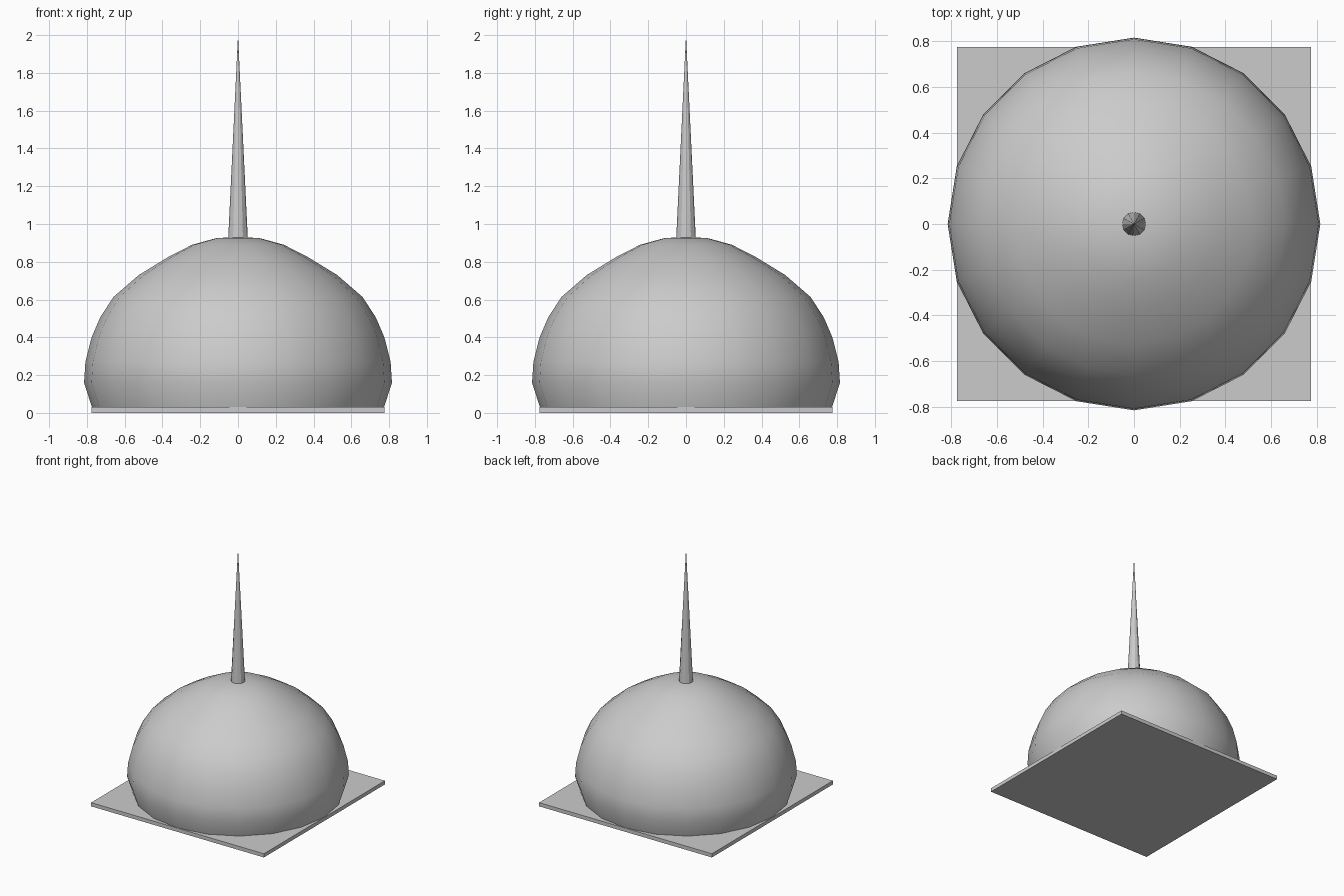
import bpy, bmesh, math

if "Cube" in bpy.data.objects:
    bpy.data.objects.remove(bpy.data.objects["Cube"])


def finish(name, bm):
    bmesh.ops.recalc_face_normals(bm, faces=bm.faces[:])
    me = bpy.data.meshes.new(name)
    bm.to_mesh(me)
    bm.free()
    ob = bpy.data.objects.new(name, me)
    bpy.context.collection.objects.link(ob)
    return ob


def lathe(name, profile, sides, phase=0.0):
    """Revolve (radius, z) points about z; radius 0 makes a pole."""
    bm = bmesh.new()
    rings = []
    for r, z in profile:
        n = 1 if r == 0 else sides
        rings.append([bm.verts.new((r * math.cos(phase + math.tau * i / sides),
                                    r * math.sin(phase + math.tau * i / sides), z))
                      for i in range(n)])
    for a, b in zip(rings, rings[1:]):
        for i in range(sides):
            j = (i + 1) % sides
            if len(b) == 1:
                bm.faces.new((a[i], a[j], b[0]))
            else:
                bm.faces.new((a[i], a[j], b[j], b[i]))
    if len(rings[0]) > 1:
        bm.faces.new(rings[0][::-1])
    return finish(name, bm)


# Square base plate
bm = bmesh.new()
bmesh.ops.create_cube(bm, size=1.0)
for v in bm.verts:
    v.co = (v.co.x * 1.55, v.co.y * 1.55, (v.co.z + 0.5) * 0.03)
finish("base_plate", bm)

# Twenty-sided smooth dome, tucked in at the bottom
dome = lathe("dome", [(0.77, 0.02), (0.815, 0.16), (0.808, 0.27), (0.775, 0.40),
                      (0.73, 0.505), (0.66, 0.613), (0.525, 0.73), (0.37, 0.825),
                      (0.243, 0.89), (0.116, 0.925), (0, 0.932)], 20)
bpy.context.view_layer.objects.active = dome
dome.select_set(True)
bpy.ops.object.shade_smooth_by_angle(angle=math.radians(40))

# Faceted spire rising from the dome top
lathe("spire", [(0.053, 0.90), (0, 2.0)], 12)
